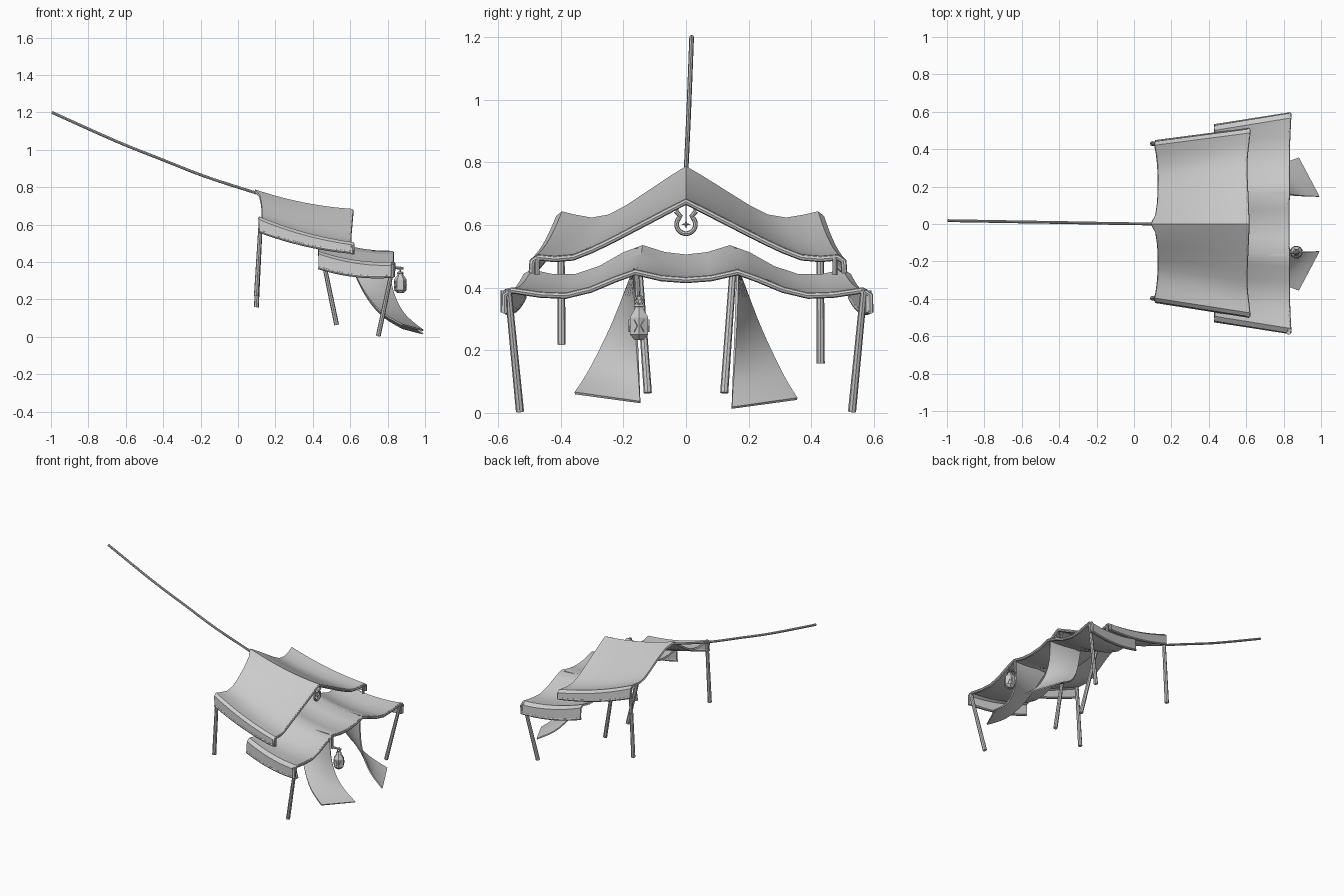
import bpy, math
from mathutils import Vector

if "Cube" in bpy.data.objects:
    bpy.data.objects.remove(bpy.data.objects["Cube"])

mat = bpy.data.materials.new("plain grey")
mat.diffuse_color = (0.6, 0.6, 0.6, 1)
mat.use_nodes = True
mat.node_tree.nodes["Principled BSDF"].inputs["Base Color"].default_value = mat.diffuse_color


def mesh_obj(name, verts, faces, thick=0, smooth=True):
    me = bpy.data.meshes.new(name)
    me.from_pydata([tuple(v) for v in verts], [], faces)
    me.materials.append(mat)
    ob = bpy.data.objects.new(name, me)
    bpy.context.collection.objects.link(ob)
    bpy.ops.object.select_all(action='DESELECT')
    ob.select_set(True)
    bpy.context.view_layer.objects.active = ob
    if thick:
        m = ob.modifiers.new("thickness", 'SOLIDIFY')
        m.thickness = thick
        m.offset = 0
        bpy.ops.object.modifier_apply(modifier=m.name)
    if smooth:
        bpy.ops.object.shade_smooth_by_angle(angle=math.radians(35))
    return ob


def tube(name, path, r, sides=8, r_end=None):
    """Round bar along a path, closed at both ends."""
    pts = [Vector(p) for p in path]
    n = len(pts)
    verts, faces = [], []
    for i, p in enumerate(pts):
        d = (pts[min(i + 1, n - 1)] - pts[max(i - 1, 0)]).normalized()
        ref = Vector((0, 0, 1)) if abs(d.z) < 0.8 else Vector((0, 1, 0))
        if all(abs(q.x - pts[0].x) < 0.02 for q in pts) and n > 2:
            ref = Vector((1, 0, 0))
        a = d.cross(ref).normalized()
        b = d.cross(a)
        rr = r if r_end is None else r + (r_end - r) * i / (n - 1)
        for k in range(sides):
            t = 2 * math.pi * k / sides
            verts.append(p + rr * (a * math.cos(t) + b * math.sin(t)))
    for i in range(n - 1):
        for k in range(sides):
            k2 = (k + 1) % sides
            faces.append((i * sides + k, i * sides + k2,
                          (i + 1) * sides + k2, (i + 1) * sides + k))
    faces.append(tuple(range(sides - 1, -1, -1)))
    faces.append(tuple(range((n - 1) * sides, n * sides)))
    return mesh_obj(name, verts, faces)


def sheet(name, rows, thick):
    w = len(rows[0])
    verts = [p for row in rows for p in row]
    faces = [(i * w + j, i * w + j + 1, (i + 1) * w + j + 1, (i + 1) * w + j)
             for i in range(len(rows) - 1) for j in range(w - 1)]
    return mesh_obj(name, verts, faces, thick)


def spline(vals, t):
    """Smooth interpolation through evenly spaced values."""
    n = len(vals) - 1
    i = min(int(t * n), n - 1)
    f = t * n - i
    p = [Vector(vals[max(0, min(n, i + k))]) for k in (-1, 0, 1, 2)]
    return 0.5 * (2 * p[1] + (p[2] - p[0]) * f
                  + (2 * p[0] - 5 * p[1] + 4 * p[2] - p[3]) * f * f
                  + (3 * p[1] - p[0] - 3 * p[2] + p[3]) * f ** 3)


def canopy(name, back, front, scale, sag, steps=12):
    """Cloth lofted from a back to a front half profile of (x, y, z)."""
    def full(prof, sl, sr):
        left = [Vector((x, -y * sl, z)) for x, y, z in reversed(prof[1:])]
        return left + [Vector((x, y * sr, z)) for x, y, z in prof]
    b, f = full(back, *scale[0]), full(front, *scale[1])
    rows = []
    for i in range(steps + 1):
        u = i / steps
        rows.append([p.lerp(q, u) - Vector((0, 0, sag * 4 * u * (1 - u)))
                     for p, q in zip(b, f)])
    sheet(name, rows, 0.012)
    # rolled hems on the front edge and both side flaps
    tube(name + "_front_hem", [p - Vector((0.004, 0, 0.004)) for p in rows[-1]], 0.01)
    for side, j in (("left", 0), ("right", -1)):
        tube(f"{name}_{side}_hem", [r[j] for r in rows], 0.009)


# upper and lower cloth roofs
canopy("upper_canopy",
       [(.09, 0, .782), (.115, .05, .752), (.125, .12, .708), (.128, .2, .658), (.128, .26, .628),
        (.125, .32, .618), (.118, .38, .628), (.11, .42, .638), (.11, .436, .625), (.115, .44, .565)],
       [(.612, 0, .678), (.61, .06, .648), (.606, .15, .602), (.602, .24, .556), (.6, .31, .523),
        (.603, .37, .5), (.61, .43, .495), (.616, .485, .5), (.617, .503, .488), (.615, .505, .452)],
       ((.94, 1.0), (.975, 1.0)), .018)
canopy("lower_canopy",
       [(.43, 0, .5), (.43, .07, .508), (.43, .14, .53), (.43, .2, .508), (.43, .28, .463),
        (.43, .36, .437), (.43, .43, .437), (.43, .5, .452), (.43, .522, .44), (.43, .525, .37)],
       [(.825, 0, .428), (.825, .08, .434), (.828, .165, .453), (.828, .23, .43), (.828, .31, .397),
        (.828, .39, .378), (.83, .47, .381), (.835, .565, .395), (.836, .588, .38), (.833, .588, .325)],
       ((.985, 1.0), (.985, 1.0)), .02)

# support poles
poles = [("upper_back_pole_right", (.122, .428, .625), (.098, .43, .158)),
         ("upper_back_pole_left", (.122, -.4, .625), (.098, -.397, .218))]
for s, side in ((1, "right"), (-1, "left")):
    poles += [("middle_pole_" + side, (.432, s * .155, .525), (.527, s * .122, .064)),
              ("front_pole_" + side, (.832, s * .568, .395), (.75, s * .53, .004))]
for name, top, bottom in poles:
    tube(name, [top, bottom], .011, 8, .013)

# short corner toggles on the canopies
for s, side in ((1, "right"), (-1, "left")):
    tube("upper_toggle_" + side, [(.615, s * .475, .5), (.615, s * .475, .44)], .008)
    tube("lower_toggle_" + side, [(.828, s * .582, .39), (.828, s * .582, .32)], .01)

# guy rope
rope = [(-.995, .018, 1.2), (-.65, .012, 1.045), (-.4, .008, .945), (-.17, .004, .855), (.1, 0, .768)]
tube("guy_rope", [spline(rope, i / 16) for i in range(17)], .0075)

# entrance curtains, hung along the lower ridges and swept outward
inner = [(.81, .165, .46), (.815, .16, .31), (.845, .155, .19), (.9, .15, .095), (.99, .146, .016)]
outer = [(.57, .165, .46), (.64, .225, .3), (.7, .272, .195), (.775, .315, .11), (.88, .355, .045)]
for s, side in ((1, "right"), (-1, "left")):
    rows = []
    for i in range(13):
        a, b = spline(inner, i / 12), spline(outer, i / 12)
        row = [a.lerp(b, j / 5) for j in range(6)]
        rows.append([Vector((p.x, s * p.y, p.z + (.018 * i / 12 if s < 0 else 0))) for p in row])
    sheet("curtain_" + side, rows, .008)

# open ring charm under the upper ridge
cz, cx = .602, .6
arc = []
for i in range(21):
    t = math.radians(125 + 290 * i / 20)
    arc.append((cx, .03 * math.cos(t), cz + .03 * math.sin(t)))
arc = [(cx, -.032, cz + .042)] + arc + [(cx, .032, cz + .042)]
tube("ring_charm", arc, .0075)
for s in (1, -1):
    tube("ring_cord", [(cx, s * .032, cz + .042), (cx, s * .008, .672)], .003, 6)
star = []
for k in range(8):
    r = .015 if k % 2 == 0 else .005
    star.append((cx, r * math.cos(k * math.pi / 4), cz + r * math.sin(k * math.pi / 4)))
star += [(cx - .007, 0, cz), (cx + .007, 0, cz)]
mesh_obj("star_charm", star, [f for k in range(8) for f in
         ((k, (k + 1) % 8, 9), ((k + 1) % 8, k, 8))], smooth=False)
tube("star_cord", [(cx, 0, cz), (cx, 0, .67)], .002, 6)

# six-sided lantern with diamond panes
lx, ly, N = .868, -.15, 6
prof = [(.233, .016), (.25, .034), (.305, .034), (.328, .018), (.338, .014), (.34, .02), (.348, .012)]
verts = [(lx + r * math.cos(math.pi * k / 3), ly + r * math.sin(math.pi * k / 3), z)
         for z, r in prof for k in range(N)]
faces = [(i * N + k, i * N + (k + 1) % N, (i + 1) * N + (k + 1) % N, (i + 1) * N + k)
         for i in range(len(prof) - 1) for k in range(N)]
faces += [tuple(range(N - 1, -1, -1)), tuple(range((len(prof) - 1) * N, len(prof) * N))]
mesh_obj("lantern_body", verts, faces, smooth=False)
for k in range(N):
    t = math.pi * (k + .5) / 3
    out, side = Vector((math.cos(t), math.sin(t), 0)), Vector((-math.sin(t), math.cos(t), 0))
    c = Vector((lx, ly, .278)) + out * .031
    up = Vector((0, 0, .02))
    mesh_obj("lantern_pane", [c + side * .012, c + up, c - side * .012, c - up],
             [(0, 1, 2, 3)], .005, False)

# lantern loop and the arm that carries it
loop = [(lx, ly + .013 * math.cos(i * math.pi / 8), .36 + .013 * math.sin(i * math.pi / 8)) for i in range(17)]
tube("lantern_loop", loop, .004, 6)
tube("lantern_arm", [(.82, -.155, .37), (.885, -.15, .366)], .007)
tube("lantern_strap", [(.822, -.157, .45), (.822, -.155, .36)], .008)
